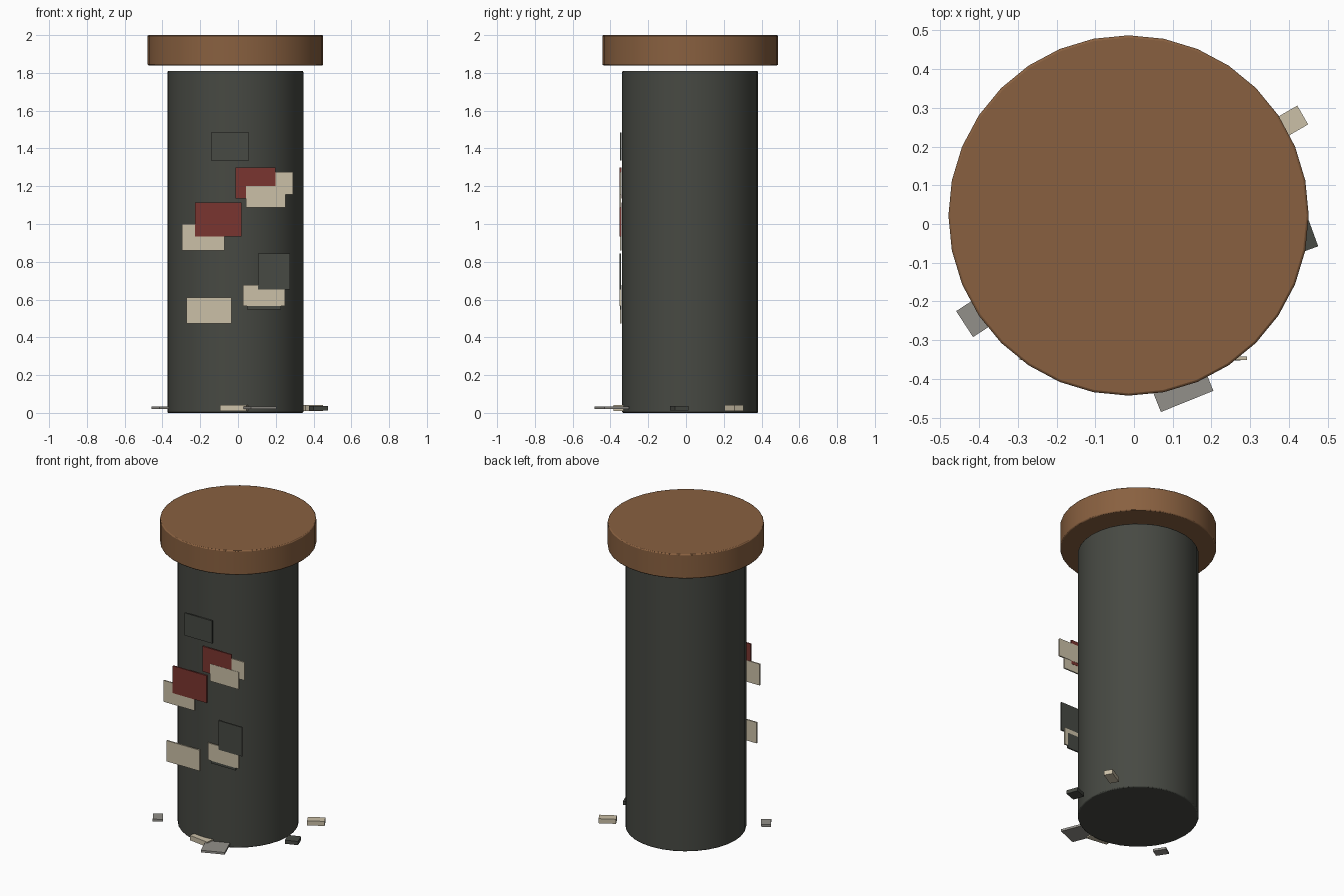
import bpy
import math

cube = bpy.data.objects.get("Cube")
if cube:
    bpy.data.objects.remove(cube, do_unlink=True)


def material(name, color):
    m = bpy.data.materials.new(name)
    m.use_nodes = True
    m.diffuse_color = (*color, 1)
    bsdf = next(n for n in m.node_tree.nodes if n.type == 'BSDF_PRINCIPLED')
    bsdf.inputs["Base Color"].default_value = (*color, 1)
    return m


charcoal = material("charcoal", (0.063, 0.067, 0.056))
brown = material("rust brown", (0.25, 0.118, 0.051))
cream = material("cream paper", (0.60, 0.53, 0.39))
red = material("faded red", (0.195, 0.036, 0.029))
grey = material("grey paper", (0.29, 0.28, 0.255))


def drum(name, radius, bottom, top, mat):
    """Upright round part with slightly softened rims."""
    bpy.ops.mesh.primitive_cylinder_add(
        vertices=32, radius=radius, depth=top - bottom,
        location=(-0.014, 0.022, (top + bottom) / 2))
    ob = bpy.context.object
    ob.name = name
    ob.data.materials.append(mat)
    bevel = ob.modifiers.new("rim", 'BEVEL')
    bevel.width = 0.006
    bevel.segments = 2
    bevel.limit_method = 'ANGLE'
    bevel.angle_limit = math.radians(40)
    bpy.ops.object.shade_smooth_by_angle(angle=math.radians(35))


def sheet(name, center, size, mat, turn=0):
    """Thin flat box."""
    bpy.ops.mesh.primitive_cube_add(size=1, location=center,
                                    rotation=(0, 0, math.radians(turn)))
    ob = bpy.context.object
    ob.name = name
    ob.scale = size
    ob.data.materials.append(mat)


# Column and its overhanging cap
drum("column", 0.36, 0.0, 1.81, charcoal)
drum("cap", 0.465, 1.84, 2.0, brown)

# Posters on the front: left, right, bottom, top edge, front offset, colour
posters = [
    (-0.143, 0.058, 1.336, 1.484, 0, charcoal),
    (-0.013, 0.198, 1.135, 1.30, 1, red),
    (0.042, 0.252, 1.087, 1.20, 2, cream),
    (0.08, 0.291, 1.156, 1.275, 0, cream),
    (-0.228, 0.018, 0.935, 1.114, 1, red),
    (-0.296, -0.072, 0.86, 1.0, 0, cream),
    (0.106, 0.275, 0.653, 0.844, 2, charcoal),
    (0.027, 0.25, 0.565, 0.677, 1, cream),
    (0.048, 0.227, 0.548, 0.65, 0, charcoal),
    (-0.273, -0.035, 0.474, 0.611, 0, cream),
]
for i, (x0, x1, z0, z1, layer, mat) in enumerate(posters):
    sheet(f"poster_{i + 1}", ((x0 + x1) / 2, -0.346 - layer * 0.001, (z0 + z1) / 2),
          (x1 - x0, 0.009, z1 - z0), mat)

# Litter around the foot: x, y, z, length, width, thickness, turn, colour
litter = [
    (-0.412, -0.242, 0.027, 0.06, 0.08, 0.014, 33, grey),
    (0.111, -0.393, 0.027, 0.146, 0.14, 0.014, 22, grey),
    (-0.02, -0.34, 0.026, 0.14, 0.07, 0.032, -8, cream),
    (0.39, 0.255, 0.026, 0.105, 0.056, 0.03, 30, cream),
    (0.425, -0.036, 0.024, 0.08, 0.075, 0.024, 20, charcoal),
]
for i, (x, y, z, length, width, thick, turn, mat) in enumerate(litter):
    sheet(f"litter_{i + 1}", (x, y, z), (length, width, thick), mat, turn)
